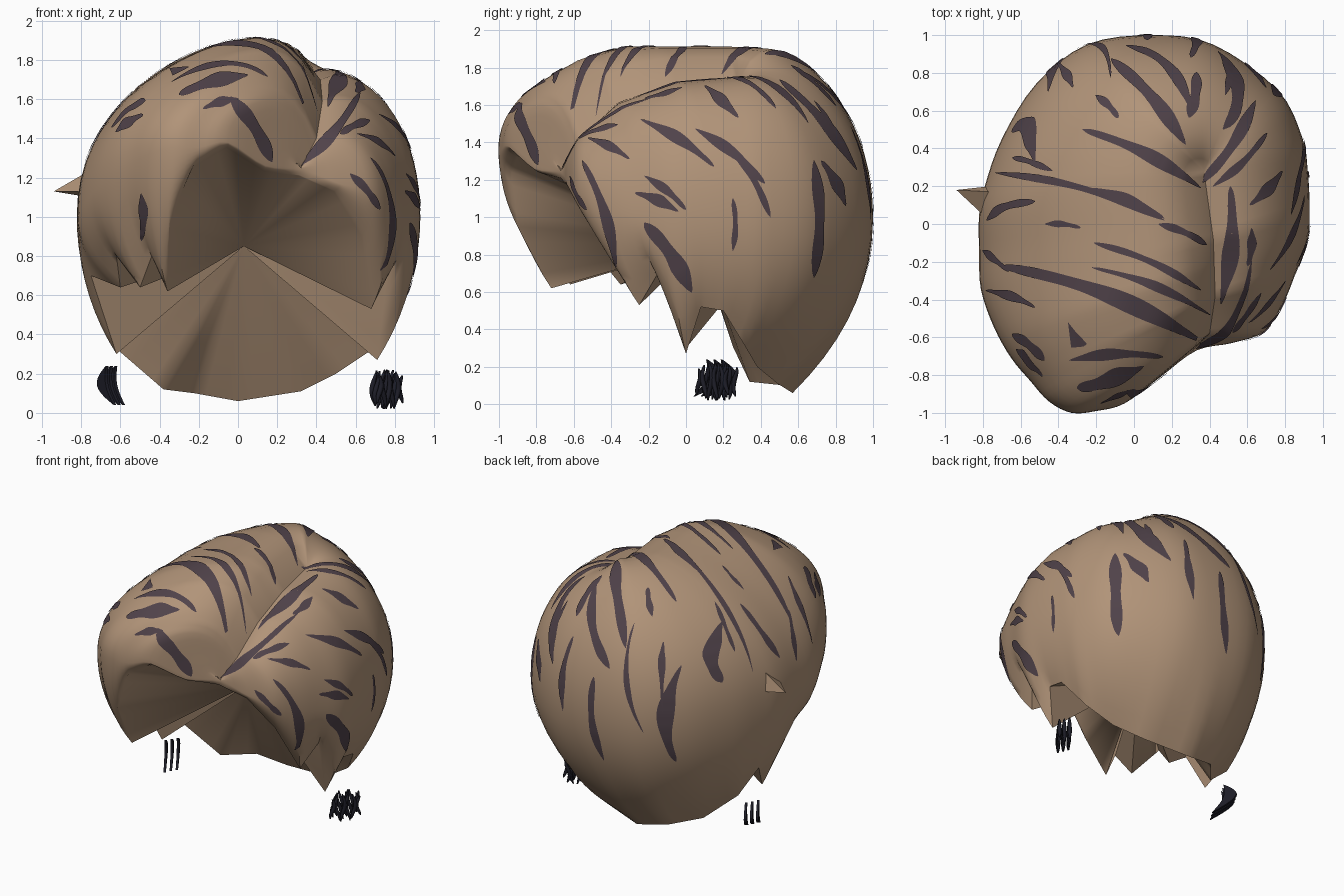
import bpy, bmesh, math
from math import sin, cos, pi, exp
from mathutils import Vector
from mathutils.bvhtree import BVHTree

if "Cube" in bpy.data.objects:
    bpy.data.objects.remove(bpy.data.objects["Cube"])


def make_material(name, colour):
    mat = bpy.data.materials.new(name)
    mat.use_nodes = True
    mat.diffuse_color = (*colour, 1)
    mat.node_tree.nodes["Principled BSDF"].inputs["Base Color"].default_value = (*colour, 1)
    return mat


BROWN = make_material("warm brown hair", (.44, .295, .19))
STRIPE = make_material("dark plum streak", (.08, .055, .068))
INK = make_material("blue black", (.012, .012, .02))


def add_mesh(name, bm, mat):
    mesh = bpy.data.meshes.new(name)
    bm.to_mesh(mesh)
    bm.free()
    mesh.materials.append(mat)
    obj = bpy.data.objects.new(name, mesh)
    bpy.context.collection.objects.link(obj)
    return obj


def smooth(obj, degrees):
    bpy.ops.object.select_all(action='DESELECT')
    obj.select_set(True)
    bpy.context.view_layer.objects.active = obj
    bpy.ops.object.shade_smooth_by_angle(angle=math.radians(degrees))


def line_point(points, t):
    """Point at t (0 to 1) along evenly weighted points."""
    f = max(0, min(t, 1)) * (len(points) - 1)
    i = min(int(f), len(points) - 2)
    return points[i].lerp(points[i + 1], f - i)


def spline(points, u):
    """Closed Catmull-Rom curve through the points."""
    i, f, n = int(u), u - int(u), len(points)
    a, b, c, d = (points[(i + k) % n] for k in (-1, 0, 1, 2))
    return .5 * (2 * b + (c - a) * f + (2 * a - 5 * b + 4 * c - d) * f * f
                 + (3 * b - a - 3 * c + d) * f ** 3)


# Parting, front to crown
PARTING = [Vector(p) / 100 for p in
           ((31, -67, 123), (40, -58, 140), (43, -38, 159), (42, -8, 170), (37, 28, 173))]

# Ribs around the head, in hundredths: widest x, y and hem x, y, z
RIBS = [
    (33, -67, 31, -67, 121), (52, -63, 49, -60, 113), (69, -57, 63, -47, 90),
    (79, -42, 68, -25, 53), (86, -25, 76, -15, 70), (92, -8, 71, 0, 27),
    (93, 8, 80, 8, 52), (92, 28, 80, 20, 50), (89, 46, 68, 31, 32),
    (76, 71, 50, 38, 20), (42, 95, 32, 49, 11), (10, 100, 0, 57, 6),
    (-25, 95, -22, 53, 10), (-52, 74, -38, 34, 12), (-70, 45, -60, 25, 31),
    (-79, 20, -72, 18, 52), (-82, 5, -62, 0, 30), (-82, -15, -75, -15, 70),
    (-81, -35, -60, -35, 64), (-74, -55, -62, -48, 80), (-65, -71, -50, -62, 64),
    (-55, -83, -44, -72, 80), (-45, -94, -36, -72, 62), (-33, -100, -35, -90, 95),
    (-20, -99, -24, -93, 124), (-5, -95, -6, -89, 135), (14, -81, 13, -76, 123)]
COUNT = len(RIBS)
HEMS = [Vector(r[2:]) / 100 for r in RIBS]
WIDEST = []
for rib, hem in zip(RIBS, HEMS):
    x, y = rib[0] / 100, rib[1] / 100
    rise = 1 + .36 * max(0, min(1, (-.3 - y) / .7))
    WIDEST.append(Vector((x, y, max(rise, hem.z + .03))))


def hair_point(u, v):
    """u runs around the head, v from the parting to the hem."""
    i = int(u)
    hem = HEMS[i % COUNT].lerp(HEMS[(i + 1) % COUNT], u - i)
    mid = spline(WIDEST, u)
    start = line_point(PARTING, u / 8 if u < 8 else min(1, (COUNT - u) / 12))
    lift = .06 + .26 * max(0, min(1, (u - 9.2) / 4, (COUNT - u) / 2))
    top = min(start.z + lift, 1.97)
    if v < .65:
        a = v / .65 * pi / 2
        p = start.lerp(mid, sin(a))
        groove = (top - start.z) * exp(-(p.xy - start.xy).length / .15) * (1 - v / .65)
        p.z = mid.z + (top - mid.z) * cos(a) ** .95 - groove
        return p
    f = (v - .65) / .35
    ctrl = Vector((mid.x, mid.y, mid.z * .45 + hem.z * .55))
    return mid.lerp(ctrl, f).lerp(ctrl.lerp(hem, f), f)


# Hair shell, closed underneath by a fan to one inner point
STEPS, ROWS = COUNT * 4, 26
bm = bmesh.new()
grid = [[bm.verts.new(hair_point(c / 4, r / ROWS)) for r in range(ROWS + 1)] for c in range(STEPS)]
inner = bm.verts.new((.03, .08, .85))
for c in range(STEPS):
    left, right = grid[c], grid[(c + 1) % STEPS]
    for r in range(ROWS):
        bm.faces.new((left[r], left[r + 1], right[r + 1], right[r]))
    bm.faces.new((left[-1], inner, right[-1]))
bmesh.ops.remove_doubles(bm, verts=bm.verts, dist=.002)
bmesh.ops.recalc_face_normals(bm, faces=bm.faces)
surface = BVHTree.FromBMesh(bm)
smooth(add_mesh("hair_shell", bm, BROWN), 50)

# Loose pointed lock at the side
bm = bmesh.new()
ring = [bm.verts.new(p) for p in ((-.79, .04, 1.13), (-.76, .2, 1.1), (-.75, .17, 1.24))]
tip = bm.verts.new((-.94, .18, 1.13))
for a, b in zip(ring, ring[1:] + ring[:1]):
    bm.faces.new((a, b, tip))
bm.faces.new(ring[::-1])
bmesh.ops.recalc_face_normals(bm, faces=bm.faces)
add_mesh("right_side_lock", bm, BROWN)

# Streaks: start, end and width in hundredths, laid on the hair from one side
TOP = [(-73, 27, 16, 2, 4), (-12, 87, 27, 42, 7), (-27, 50, 35, 19, 6), (-40, 85, -32, 72, 4),
       (-22, 19, 16, 3, 4), (-47, 0, -28, -2, 3), (13, 0, 38, -11, 4), (-21, -10, 35, -35, 4),
       (-70, -22, 37, -63, 8), (-22, -23, 40, -48, 4), (-78, -35, -52, -44, 4),
       (-34, -72, 15, -70, 5), (64, 65, 36, 22, 6), (33, 80, 29, 56, 6), (70, 48, 42, 20, 4),
       (51, 20, 46, -42, 7), (78, 28, 61, 10, 5), (62, -2, 60, -22, 4), (-20, 68, -8, 56, 4),
       (-64, -58, -47, -72, 5)]
LEFT = [(68, 130, 68, 68, 6), (-22, 97, 3, 60, 8), (-55, 130, -37, 73, 5), (-27, 113, -4, 103, 5),
        (-24, 152, 15, 127, 5), (5, 147, 42, 118, 5), (22, 140, 45, 100, 4), (25, 110, 25, 82, 3),
        (50, 173, 91, 125, 5), (72, 130, 85, 106, 5), (-52, 142, -30, 131, 4), (-22, 122, 0, 104, 4)]
FRONT = [(-4, 161, 17, 128, 7), (-65, 158, -25, 176, 4), (-30, 162, 5, 172, 6), (-18, 155, 0, 160, 4),
         (-62, 143, -48, 152, 4), (-49, 112, -49, 88, 4), (57, 122, 72, 104, 4),
         (52, 142, 67, 149, 4), (62, 163, 32, 126, 5)]
BACK = [(30, 178, -4, 136, 7), (7, 128, 0, 68, 6), (30, 148, 31, 97, 5), (-12, 165, -30, 95, 3),
        (-45, 140, -45, 72, 7), (-52, 160, -64, 125, 5), (48, 162, 50, 130, 3)]
RIGHT = [(28, 170, 35, 142, 3), (12, 165, 2, 128, 5), (-25, 150, -14, 120, 4)]


def add_streaks(name, streaks, place, ray, steps=24):
    bm = bmesh.new()
    for n, (a, b, c, d, width) in enumerate(streaks):
        start, end = Vector((a, b)) / 100, Vector((c, d)) / 100
        along = end - start
        side = Vector((-along.y, along.x)).normalized()
        last = None
        for k in range(steps + 1):
            t = k / steps
            centre = start + along * t + side * (.05 * along.length * sin(pi * t))
            half = width / 200 * (sin(pi * t) ** .6 + .06) * (1 + .25 * sin(9 * t + n))
            pair = []
            for s in (-half, half):
                hit, normal, _, _ = surface.ray_cast(place(*(centre + side * s)), ray)
                if hit:
                    out = normal if normal.dot(ray) < 0 else -normal
                    pair.append(bm.verts.new(hit + out * .006))
            if len(pair) < 2 or (pair[0].co - pair[1].co).length > .16:
                pair = None
            if pair and last and max((p.co - q.co).length for p, q in zip(pair, last)) < .16:
                face = bm.faces.new((last[0], pair[0], pair[1], last[1]))
                face.normal_update()
                if face.normal.dot(ray) > 0:
                    face.normal_flip()
            last = pair
    bmesh.ops.delete(bm, geom=[v for v in bm.verts if not v.link_faces], context='VERTS')
    smooth(add_mesh(name, bm, STRIPE), 60)


add_streaks("top_streaks", TOP, lambda a, b: Vector((a, b, 4)), Vector((0, 0, -1)))
add_streaks("left_streaks", LEFT, lambda a, b: Vector((4, a, b)), Vector((-1, 0, 0)))
add_streaks("front_streaks", FRONT, lambda a, b: Vector((a, -4, b)), Vector((0, 1, 0)))
add_streaks("back_streaks", BACK, lambda a, b: Vector((a, 4, b)), Vector((0, -1, 0)))
add_streaks("right_streaks", RIGHT, lambda a, b: Vector((-4, a, b)), Vector((1, 0, 0)))

ARC = [k / 10 for k in range(11)]

# Three flat crescents hanging below the right side
ACROSS, THICK, STACK = Vector((-.5, .866, 0)), Vector((.866, .5, 0)), Vector((.5, .866, 0))
for n in range(3):
    centre = Vector((-.645, .15, .14)) + STACK * (.045 * (n - 1))
    bm = bmesh.new()
    rim = []
    for sign in (1, -1):
        for t in ARC if sign > 0 else ARC[-2:0:-1]:
            bulge = (.085 + .045 * sign) * sin(pi * t) - .08 * t
            rim.append(bm.verts.new(centre + ACROSS * bulge + Vector((0, 0, .1 - .2 * t))
                                    - THICK * .008))
    plate = bm.faces.new(rim)
    made = bmesh.ops.extrude_face_region(bm, geom=[plate])["geom"]
    bmesh.ops.translate(bm, vec=THICK * .016, verts=[g for g in made if isinstance(g, bmesh.types.BMVert)])
    bmesh.ops.recalc_face_normals(bm, faces=bm.faces)
    add_mesh(f"right_crescent_{n}", bm, INK)

# Dense tuft of thin strands below the left side
for n in range(16):
    s = n / 7.5 - 1
    shift = .035 * (n % 3 - 1)
    reach = .1 * (1 - .3 * s * s)
    curve = bpy.data.curves.new(f"left_strand_{n}", 'CURVE')
    curve.dimensions = '3D'
    curve.bevel_depth = .01
    curve.bevel_resolution = 1
    curve.use_fill_caps = True
    line = curve.splines.new('POLY')
    line.points.add(len(ARC) - 1)
    for point, t in zip(line.points, ARC):
        wave = .01 * sin(5 * t + n)
        point.co = (.755 + .055 * s - .6 * shift + wave, .17 + .075 * s + .8 * shift + wave,
                    .12 + reach * (1 - 2 * t), 1)
        point.radius = .4 + sin(pi * t) ** .7
    curve.materials.append(INK)
    bpy.context.collection.objects.link(bpy.data.objects.new(curve.name, curve))
